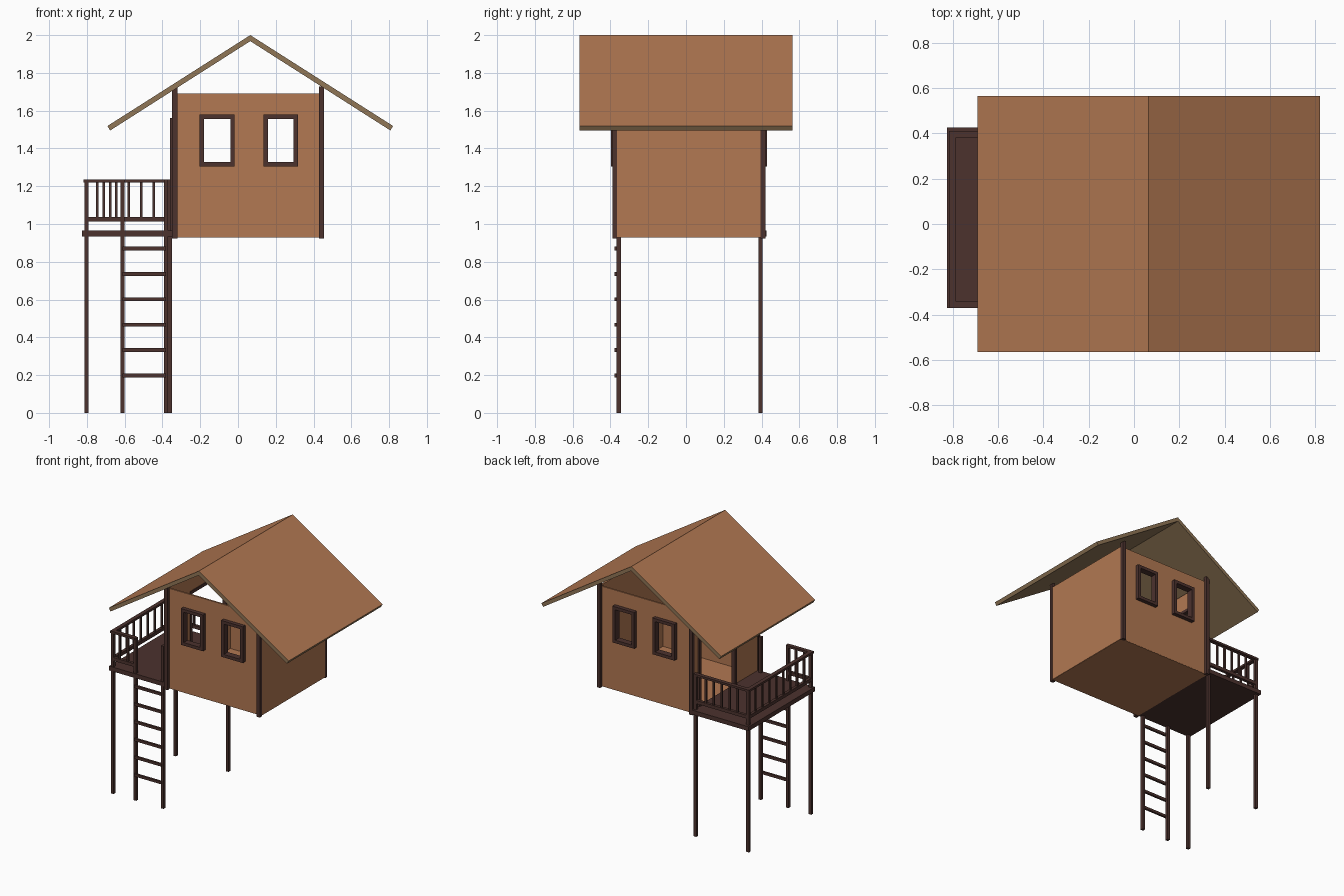
import bpy, bmesh
from mathutils import Matrix, Vector

if "Cube" in bpy.data.objects:
    bpy.data.objects.remove(bpy.data.objects["Cube"])


def material(name, rgb):
    m = bpy.data.materials.new(name)
    m.diffuse_color = (*rgb, 1)
    m.use_nodes = True
    m.node_tree.nodes["Principled BSDF"].inputs["Base Color"].default_value = m.diffuse_color
    return m


BROWN = material("warm_brown_boards", (0.445, 0.188, 0.084))
DARK = material("dark_timber", (0.072, 0.032, 0.027))
OLIVE = material("olive_roof_lining", (0.28, 0.18, 0.093))


def add_box(bm, x, y, z):
    # each argument is a (low, high) pair
    c = Vector([(a + b) / 2 for a, b in (x, y, z)])
    s = [b - a for a, b in (x, y, z)]
    bmesh.ops.create_cube(bm, size=1, matrix=Matrix.Translation(c) @ Matrix.Diagonal((*s, 1)))


def boxes(name, mat, items):
    bm = bmesh.new()
    for x, y, z in items:
        add_box(bm, x, y, z)
    me = bpy.data.meshes.new(name)
    bm.to_mesh(me)
    bm.free()
    me.materials.append(mat)
    ob = bpy.data.objects.new(name, me)
    bpy.context.collection.objects.link(ob)
    return ob


def cut(ob, items):
    # cut openings and bake the result
    cutter = boxes("opening_cutter", BROWN, items)
    cutter.hide_render = True
    mod = ob.modifiers.new("openings", "BOOLEAN")
    mod.operation = "DIFFERENCE"
    mod.solver = "EXACT"
    mod.object = cutter
    bpy.context.view_layer.update()
    dg = bpy.context.evaluated_depsgraph_get()
    me = bpy.data.meshes.new_from_object(ob.evaluated_get(dg))
    ob.modifiers.clear()
    ob.data = me
    bpy.data.objects.remove(cutter)


def around(c, w):
    return (c - w / 2, c + w / 2)


# house floor and walls
FRONT, BACK = (-0.367, -0.354), (0.386, 0.399)
LEFT, RIGHT = (-0.348, -0.335), (0.442, 0.455)
WALL_Z = (0.93, 1.69)
boxes("house_floor", BROWN, [((-0.345, 0.452), (-0.366, 0.398), (0.929, 0.942))])
boxes("right_wall", BROWN, [(RIGHT, (-0.365, 0.398), WALL_Z)])

# front and back walls with two framed windows each
WZ, F = (1.304, 1.58), 0.023
windows = [(-0.203, -0.018), (0.135, 0.318)]
for name, wall, fy in (("front", FRONT, (-0.396, -0.348)), ("back", BACK, (0.38, 0.429))):
    ob = boxes(name + "_wall", BROWN, [((-0.335, 0.443), wall, WALL_Z)])
    cut(ob, [((a + F / 2, b - F / 2), (wall[0] - 0.05, wall[1] + 0.05),
              (WZ[0] + F / 2, WZ[1] - F / 2)) for a, b in windows])
    for i, (a, b) in enumerate(windows):
        boxes(f"{name}_window_frame_{i + 1}", DARK, [
            ((a, a + F), fy, WZ), ((b - F, b), fy, WZ),
            ((a + F, b - F), fy, (WZ[0], WZ[0] + F)),
            ((a + F, b - F), fy, (WZ[1] - F, WZ[1]))])

# left wall with doorway to the deck
D0, D1, DTOP = -0.10, 0.35, 1.56
boxes("left_wall", BROWN, [
    (LEFT, (-0.365, D0), WALL_Z), (LEFT, (D1, 0.398), WALL_Z),
    (LEFT, (D0, D1), (DTOP, 1.69))])
boxes("door_frame", DARK, [
    ((-0.36, -0.33), (D0, D0 + F), (0.94, DTOP)),
    ((-0.36, -0.33), (D1 - F, D1), (0.94, DTOP)),
    ((-0.36, -0.33), (D0 + F, D1 - F), (DTOP - F, DTOP))])

# corner posts
boxes("corner_posts", DARK, [
    (around(x, 0.028), y, (0.924, 1.728))
    for x in (-0.335, 0.442) for y in ((-0.389, -0.364), (0.395, 0.421))])

# gable roof: brown on top, olive below and on the edges
prof = [(0, 2.0), (0.756, 1.519), (0.742, 1.495), (0, 1.968), (-0.742, 1.495), (-0.756, 1.519)]
CX, Y0, Y1 = 0.065, -0.565, 0.565
bm = bmesh.new()
for side in (1, -1):
    pts = [prof[0], prof[1], prof[2], prof[3]]
    rings = [[bm.verts.new((CX + side * px, y, pz)) for px, pz in pts] for y in (Y0, Y1)]
    bm.faces.new(rings[0])
    bm.faces.new(rings[1][::-1])
    for i in range(3):
        bm.faces.new((rings[0][i], rings[0][i + 1], rings[1][i + 1], rings[1][i]))
bmesh.ops.remove_doubles(bm, verts=bm.verts, dist=0.0001)
bmesh.ops.recalc_face_normals(bm, faces=bm.faces)
bm.normal_update()
for f in bm.faces:
    f.material_index = 0 if f.normal.z > 0.5 else 1
me = bpy.data.meshes.new("roof")
bm.to_mesh(me)
bm.free()
me.materials.append(BROWN)
me.materials.append(OLIVE)
bpy.context.collection.objects.link(bpy.data.objects.new("roof", me))

# deck
boxes("deck", DARK, [((-0.825, -0.345), (-0.37, 0.425), (0.933, 0.966))])

# deck legs, running up as railing posts
LX, LXR, LYF, LYB, W = -0.802, -0.36, -0.355, 0.395, 0.022
TOP = 1.236
boxes("deck_legs", DARK, [
    (around(x, W), around(y, W), (0, TOP))
    for x, y in ((LX, LYF), (LX, LYB), (LXR, LYB))])

# ladder
A, B = -0.611, -0.381
boxes("ladder_rails", DARK, [(around(x, W), around(LYF, 0.024), (0, TOP)) for x in (A, B)])
boxes("ladder_rungs", DARK, [
    ((A, B), (-0.378, -0.362), around(0.198 + 0.1345 * i, 0.02)) for i in range(6)])

# railing: top and bottom rails
rails = []
for z, w in (((1.22, TOP), 0.03), ((1.013, 1.038), 0.022)):
    rails += [((LX, A), around(LYF, w), z), ((LX, LXR), around(LYB, w), z),
              (around(LX, w), (LYF - w / 2, LYB + w / 2), z)]
boxes("railing_rails", DARK, rails)

# railing balusters
T, BZ = 0.013, (1.02, 1.225)
bal = [(around(x, T), around(LYF, T), BZ) for x in (-0.746, -0.677)]
bal += [(around(-0.445 - 0.0663 * i, T), around(LYB, T), BZ) for i in range(5)]
bal += [(around(LX, T), around(LYF + (LYB - LYF) * i / 9, T), BZ) for i in range(1, 9)]
boxes("railing_balusters", DARK, bal)
